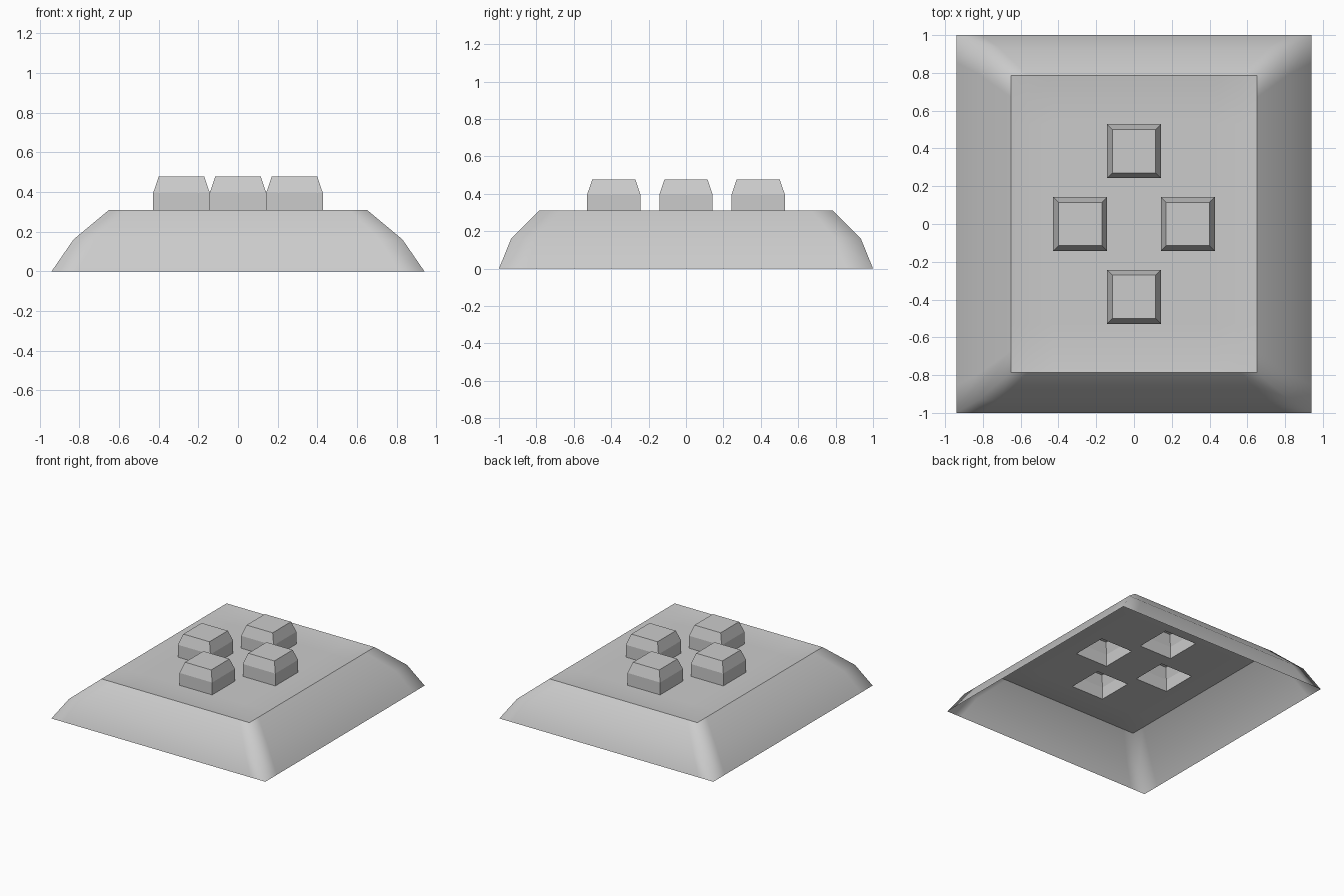
import bpy, bmesh

if "Cube" in bpy.data.objects:
    bpy.data.objects.remove(bpy.data.objects["Cube"])

grey = bpy.data.materials.new("light grey")
grey.diffuse_color = (0.6, 0.6, 0.6, 1)
grey.use_nodes = True
grey.node_tree.nodes["Principled BSDF"].inputs["Base Color"].default_value = grey.diffuse_color

RIM, DISH, TOP = 0.31, 0.297, 0.477
HALF = 0.143
CENTRES = [(0, 0.386), (0, -0.386), (0.285, 0), (-0.285, 0)]


def finish(bm, name):
    mesh = bpy.data.meshes.new(name)
    bm.to_mesh(mesh)
    bm.free()
    mesh.materials.append(grey)
    obj = bpy.data.objects.new(name, mesh)
    bpy.context.collection.objects.link(obj)
    return obj


def mirrored(values):
    return [-v for v in values] + values[::-1]


# Base: dished top plate with button holes, open underneath
xs = mirrored([0.65, 0.56, 0.285 + HALF, HALF])
ys = mirrored([0.785, 0.67, 0.386 + HALF, 0.386 - HALF, HALF])
nx, ny = len(xs), len(ys)
bm = bmesh.new()
grid = [[bm.verts.new((x, y, RIM if i in (0, nx - 1) or j in (0, ny - 1) else DISH))
         for j, y in enumerate(ys)] for i, x in enumerate(xs)]
for i in range(nx - 1):
    for j in range(ny - 1):
        cx, cy = (xs[i] + xs[i + 1]) / 2, (ys[j] + ys[j + 1]) / 2
        if any(abs(cx - a) < HALF and abs(cy - b) < HALF for a, b in CENTRES):
            continue
        bm.faces.new((grid[i][j], grid[i + 1][j], grid[i + 1][j + 1], grid[i][j + 1]))

# Sloping skirt in two tiers, going down from the plate's border
border = ([grid[i][0] for i in range(nx)] + [grid[-1][j] for j in range(1, ny)]
          + [grid[i][-1] for i in range(nx - 2, -1, -1)]
          + [grid[0][j] for j in range(ny - 2, 0, -1)])
upper = border
for hx, hy, z in ((0.83, 0.935, 0.16), (0.94, 1.0, 0.0)):
    lower = [bm.verts.new((v.co.x * hx / 0.65, v.co.y * hy / 0.785, z)) for v in border]
    for k in range(len(border)):
        n = (k + 1) % len(border)
        bm.faces.new((upper[k], lower[k], lower[n], upper[n]))
    upper = lower

# Smooth shading with a sharp rim
for f in bm.faces:
    f.smooth = True
rim = set(border)
for e in bm.edges:
    if e.verts[0] in rim and e.verts[1] in rim:
        e.smooth = False
finish(bm, "base")


# Buttons: hollow from below, with a chamfered top
def button(name, cx, cy):
    bm = bmesh.new()
    rings = []
    for h, z in ((HALF, DISH), (HALF, 0.395), (0.115, TOP)):
        rings.append([bm.verts.new((cx + sx * h, cy + sy * h, z))
                      for sx, sy in ((-1, -1), (1, -1), (1, 1), (-1, 1))])
    for a, b in zip(rings, rings[1:]):
        for k in range(4):
            n = (k + 1) % 4
            bm.faces.new((a[k], a[n], b[n], b[k]))
    bm.faces.new(rings[-1])
    finish(bm, name)


for name, (x, y) in zip(("back", "front", "right", "left"), CENTRES):
    button(name + "_button", x, y)
